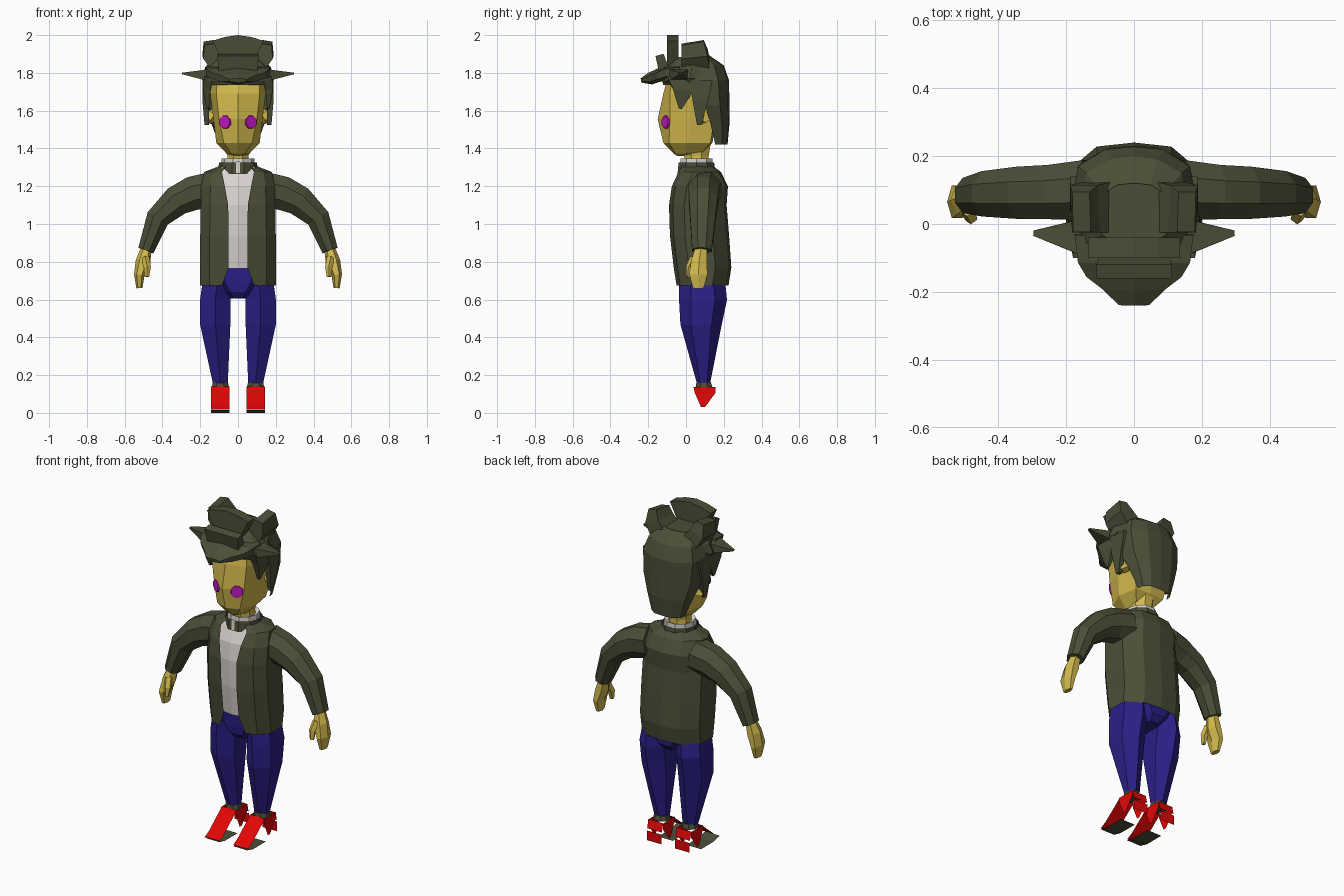
import bpy, bmesh, math
from mathutils import Vector


def mat(name, *rgb):
    m = bpy.data.materials.new(name)
    m.diffuse_color = (*rgb, 1)
    return m


OLIVE = mat("dark olive", .07, .076, .038)
SKIN = mat("skin yellow", .65, .49, .075)
BLUE = mat("indigo denim", .024, .014, .24)
RED = mat("bright red", .75, .002, .002)
WHITE = mat("off white", .70, .66, .64)
PINK = mat("magenta", .55, .008, .55)


def loft(name, rings, material, closed=True, caps=True, mirror=False):
    """Skin a list of rings (equal point counts); optionally mirror across x."""
    bm = bmesh.new()
    vs = [[bm.verts.new(p) for p in r] for r in rings]
    n = len(vs[0])
    for a, b in zip(vs, vs[1:]):
        for i in range(n if closed else n - 1):
            j = (i + 1) % n
            bm.faces.new((a[i], a[j], b[j], b[i]))
    if caps:
        bm.faces.new(vs[0])
        bm.faces.new(vs[-1])
    bmesh.ops.recalc_face_normals(bm, faces=bm.faces)
    me = bpy.data.meshes.new(name)
    bm.to_mesh(me)
    bm.free()
    me.materials.append(material)
    ob = bpy.data.objects.new(name, me)
    bpy.context.collection.objects.link(ob)
    if mirror:
        mod = ob.modifiers.new("mirror", 'MIRROR')
        mod.use_clip = True
    return ob


def tube(name, stations, material, side=(0, 1, 0), n=8, mirror=True):
    """Faceted limb through stations (x, y, z, radius along side, radius across)."""
    pts = [Vector(s[:3]) for s in stations]
    rings = []
    for i, s in enumerate(stations):
        t = (pts[min(i + 1, len(pts) - 1)] - pts[max(i - 1, 0)]).normalized()
        u = Vector(side)
        u = (u - t * u.dot(t)).normalized()
        v = t.cross(u)
        k = 1 / math.cos(math.pi / n)
        ang = [2 * math.pi * (j + .5) / n for j in range(n)]
        rings.append([pts[i] + u * math.cos(a) * s[3] * k + v * math.sin(a) * s[4] * k
                      for a in ang])
    return loft(name, rings, material, mirror=mirror)


def band(name, levels, material, n=10, caps=False):
    """Horizontal elliptical rings (z, centre y, rx, ry)."""
    ang = [2 * math.pi * (j + .5) / n for j in range(n)]
    k = 1 / math.cos(math.pi / n)
    return loft(name, [[(rx * k * math.sin(a), cy - ry * k * math.cos(a), z) for a in ang]
                       for z, cy, rx, ry in levels], material, caps=caps)


def half(name, levels, material):
    """Left-right symmetric sheet: each level is (z, [(x, y), ...])."""
    return loft(name, [[(x, y, z) for x, y in p] for z, p in levels],
                material, closed=False, caps=False, mirror=True)


# Jacket body, open at the front: z, opening x, front y, half width, back y
body = [(.675, .085, -.05, .2, .225), (.77, .05, -.065, .2, .24), (.94, .05, -.085, .2, .228),
        (1.1, .052, -.09, .197, .215), (1.2, .07, -.075, .195, .222),
        (1.275, .085, -.04, .18, .185), (1.31, .06, -.02, .09, .14)]
half("jacket_body", [(z, [(e, f), (w * .75, f + .02), (w, f + .08), (w * .98, b - .085),
                          (w * .55, b - .012), (0, b)]) for z, e, f, w, b in body], OLIVE)

# Shirt front, just behind the jacket edges
half("shirt_front", [(z, [(0, f + .006), (e + .02, f + .018)])
                     for z, e, f, w, b in [(.765, .05, -.062, 0, 0)] + body[2:]], WHITE)

# Jacket collar and white shirt collar
band("jacket_collar", [(1.265, .055, .1, .1), (1.325, .055, .096, .094)], OLIVE)
band("shirt_collar", [(1.30, .055, .084, .086), (1.347, .056, .082, .084),
                      (1.335, .055, .058, .06)], WHITE)
loft("collar_gap", [[(-.01, -.05, 1.27), (.01, -.05, 1.27)],
                    [(-.01, -.044, 1.33), (.01, -.044, 1.33)]], WHITE, False, False)

# Sleeves
tube("sleeve", [(.14, .1, 1.183, .088, .092), (.24, .094, 1.162, .08, .09),
                (.325, .092, 1.122, .077, .08), (.425, .089, 1.03, .067, .062),
                (.488, .084, .86, .052, .042)], OLIVE)

# Hands with thumbs
tube("hand", [(.485, .08, .87, .03, .025), (.503, .07, .80, .042, .034),
              (.523, .065, .73, .048, .024), (.522, .065, .66, .028, .014)], SKIN, n=6)
tube("thumb", [(.49, .045, .82, .02, .018), (.48, .02, .77, .018, .016),
               (.482, .012, .72, .01, .01)], SKIN, n=5)

# Trousers: legs with a ridge at front and back
band("hips", [(.605, .09, .06, .085), (.64, .09, .1, .115), (.69, .088, .165, .12),
              (.77, .085, .175, .12)], BLUE, n=8, caps=True)
tube("trouser_leg", [(.11, .085, .7, .075, .105), (.12, .09, .6, .08, .11),
                     (.12, .08, .47, .08, .095), (.093, .093, .155, .039, .03)],
     BLUE, side=(1, 0, 0), n=6)

# Shoes: open shells made from thin plates
band_x = (.045, .142)


def plate(name, profile, material):
    return loft(name, [[(x, y, z) for x in band_x] for y, z in profile],
                material, False, False, True)


plate("shoe_upper", [(.05, .14), (.035, .125), (-.07, .04), (-.11, .018)], RED)
plate("shoe_heel", [(.152, .14), (.165, .09)], RED)
plate("shoe_heel_lower", [(.168, .078), (.168, .02)], RED)
plate("shoe_sole", [(-.115, .014), (-.06, 0), (.06, 0)], OLIVE)
for i, x in enumerate(band_x):
    loft(f"shoe_side_{i}", [[(x, .04, .138), (x, .155, .138)], [(x, .045, .11), (x, .155, .105)],
                            [(x, .08, .03), (x, .1, .03)]], RED, False, False, True)
tube("ankle_sock", [(.093, .093, .162, .038, .04), (.093, .095, .135, .045, .045)], OLIVE)

# Neck and head: z, then front ridge, front corner, cheek, back corner, back
band("neck", [(1.3, .06, .06, .06), (1.36, .055, .056, .065), (1.42, .05, .065, .08)], SKIN, n=8)
half("head", [
    (1.36, [(0, -.045), (0, -.045), (0, -.02), (0, .03), (0, .03)]),
    (1.372, [(0, -.065), (.035, -.055), (.06, 0), (.05, .08), (0, .08)]),
    (1.43, [(0, -.12), (.075, -.09), (.115, .01), (.095, .13), (0, .14)]),
    (1.555, [(0, -.15), (.1, -.085), (.13, .02), (.12, .15), (0, .16)]),
    (1.69, [(0, -.12), (.115, -.085), (.147, .02), (.14, .15), (0, .17)]),
    (1.8, [(0, -.09), (.11, -.07), (.145, .02), (.13, .15), (0, .17)])], SKIN)
tube("ear", [(.125, .085, 1.56, .025, .03), (.152, .1, 1.575, .03, .038)], SKIN, n=6)

# Eyes: thin octagonal plates lying on the slanted face
tube("eye", [(.066, -.104, 1.54, .034, .034), (.071, -.112, 1.54, .032, .032)],
     PINK, side=(0, 0, 1))

# Hair: back shell, crown
half("hair_back", [
    (1.42, [(.1, .155), (.095, .19), (.06, .215), (0, .22)]),
    (1.53, [(.14, .13), (.125, .19), (.07, .225), (0, .23)]),
    (1.63, [(.178, .1), (.155, .18), (.08, .222), (0, .23)]),
    (1.76, [(.188, .03), (.165, .17), (.085, .22), (0, .228)]),
    (1.84, [(.165, .0), (.14, .15), (.07, .19), (0, .2)]),
    (1.895, [(.1, .0), (.09, .09), (.05, .115), (0, .12)])], OLIVE)
band("hair_crown", [(1.735, .02, .165, .14), (1.77, .02, .185, .15), (1.83, .03, .165, .14),
                    (1.885, .03, .11, .1)], OLIVE, caps=True)

# Hair: locks beside the face
tube("temple_lock", [(.155, -.015, 1.78, .085, .025), (.165, -.015, 1.71, .055, .02),
                     (.16, -.03, 1.61, .008, .006)], OLIVE, n=4)
tube("ear_lock", [(.165, .08, 1.76, .06, .022), (.172, .075, 1.65, .04, .016),
                  (.165, .07, 1.525, .012, .012)], OLIVE, n=4)

# Hair: side wings and swept fringe
tube("hair_wing", [(.1, -.04, 1.79, .075, .04), (.19, -.035, 1.79, .042, .024),
                   (.296, -.027, 1.797, .008, .004)], OLIVE, n=4)
tube("hair_fringe", [(0, -.03, 1.81, .175, .035), (0, -.11, 1.80, .165, .035),
                     (0, -.15, 1.785, .14, .03), (0, -.19, 1.77, .09, .028),
                     (0, -.238, 1.76, .045, .01)], OLIVE, side=(1, 0, 0), n=6, mirror=False)

# Hair: upright tufts
tube("front_tuft", [(0, -.11, 1.79, .03, .1), (0, -.14, 1.895, .022, .11)],
     OLIVE, n=4, mirror=False)
loft("top_tuft", [[(x, y, z) for x, z in
                   [(-.07, 1.84), (.07, 1.84), (.135, 1.97), (.07, 1.99), (0, 2),
                    (-.07, 1.99), (-.135, 1.97)]] for y in (-.1, -.04)], OLIVE)
tube("side_tuft", [(.1, .05, 1.84, .075, .05), (.145, .045, 1.9, .07, .045),
                   (.155, .035, 1.96, .06, .026)], OLIVE, n=4)
